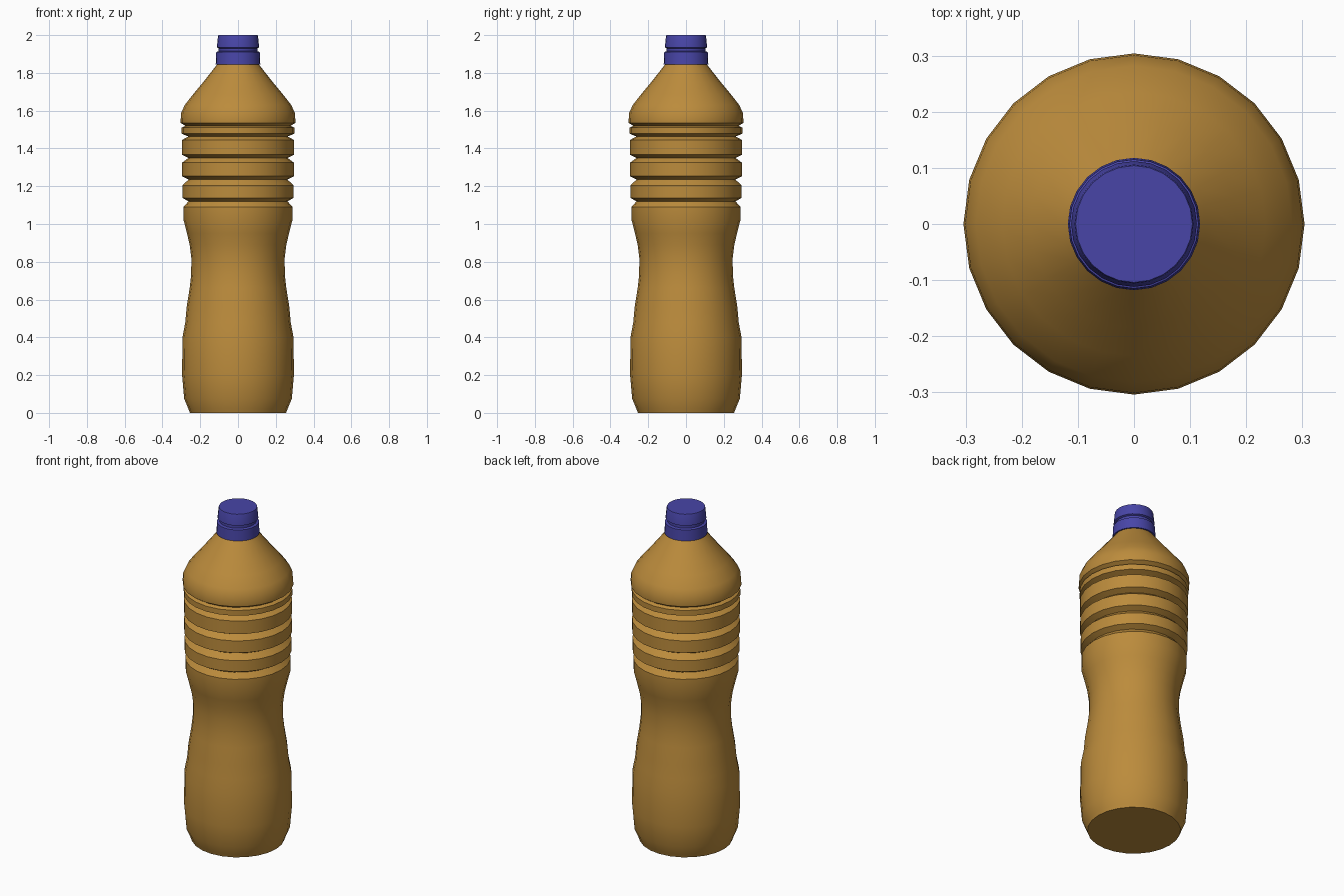
import bpy, bmesh, math

if "Cube" in bpy.data.objects:
    bpy.data.objects.remove(bpy.data.objects["Cube"])

SIDES = 24


def material(name, colour):
    m = bpy.data.materials.new(name)
    m.diffuse_color = (*colour, 1)
    m.use_nodes = True
    m.node_tree.nodes["Principled BSDF"].inputs["Base Color"].default_value = m.diffuse_color
    return m


def lathe(name, profile, mat, angle=30):
    """Revolve (radius, height) points about z and close both ends."""
    bm = bmesh.new()
    rings = []
    for r, z in profile:
        rings.append([bm.verts.new((r * math.cos(2 * math.pi * i / SIDES),
                                    r * math.sin(2 * math.pi * i / SIDES), z))
                      for i in range(SIDES)])
    for a, b in zip(rings, rings[1:]):
        for i in range(SIDES):
            j = (i + 1) % SIDES
            bm.faces.new((a[i], a[j], b[j], b[i]))
    bm.faces.new(rings[0][::-1])
    bm.faces.new(rings[-1])
    me = bpy.data.meshes.new(name)
    bm.to_mesh(me)
    bm.free()
    me.materials.append(mat)
    ob = bpy.data.objects.new(name, me)
    bpy.context.collection.objects.link(ob)
    bpy.ops.object.select_all(action='DESELECT')
    ob.select_set(True)
    bpy.context.view_layer.objects.active = ob
    bpy.ops.object.shade_smooth_by_angle(angle=math.radians(angle))
    return ob


amber = material("amber plastic", (0.50, 0.26, 0.045))
blue = material("blue plastic", (0.065, 0.06, 0.39))

# Lower body with waist
body = [(0.255, 0), (0.262, 0.02), (0.285, 0.075), (0.296, 0.20), (0.294, 0.40),
        (0.279, 0.48), (0.272, 0.56), (0.256, 0.66), (0.248, 0.73), (0.247, 0.82),
        (0.256, 0.89), (0.270, 0.95), (0.288, 1.02), (0.289, 1.09)]
# Ribs: groove height, height of lower lip, top of rib, radius
for groove, low, high, r in [(1.12, 1.138, 1.205, 0.294), (1.235, 1.253, 1.325, 0.296),
                             (1.35, 1.367, 1.445, 0.297), (1.463, 1.478, 1.51, 0.298)]:
    body += [(0.262, groove), (r, low), (r, high)]
# Shoulder band and cone to the neck
body += [(0.280, 1.52), (0.303, 1.535), (0.304, 1.545), (0.301, 1.588), (0.282, 1.63),
         (0.235, 1.69), (0.185, 1.75), (0.130, 1.82), (0.106, 1.85)]
lathe("bottle_body", body, amber)

# Cap with tamper ring
lathe("cap_ring", [(0.118, 1.845), (0.115, 1.91), (0.102, 1.915)], blue)
lathe("cap", [(0.102, 1.91), (0.102, 1.93), (0.112, 1.935), (0.106, 1.995), (0.104, 2.0)],
      blue)
